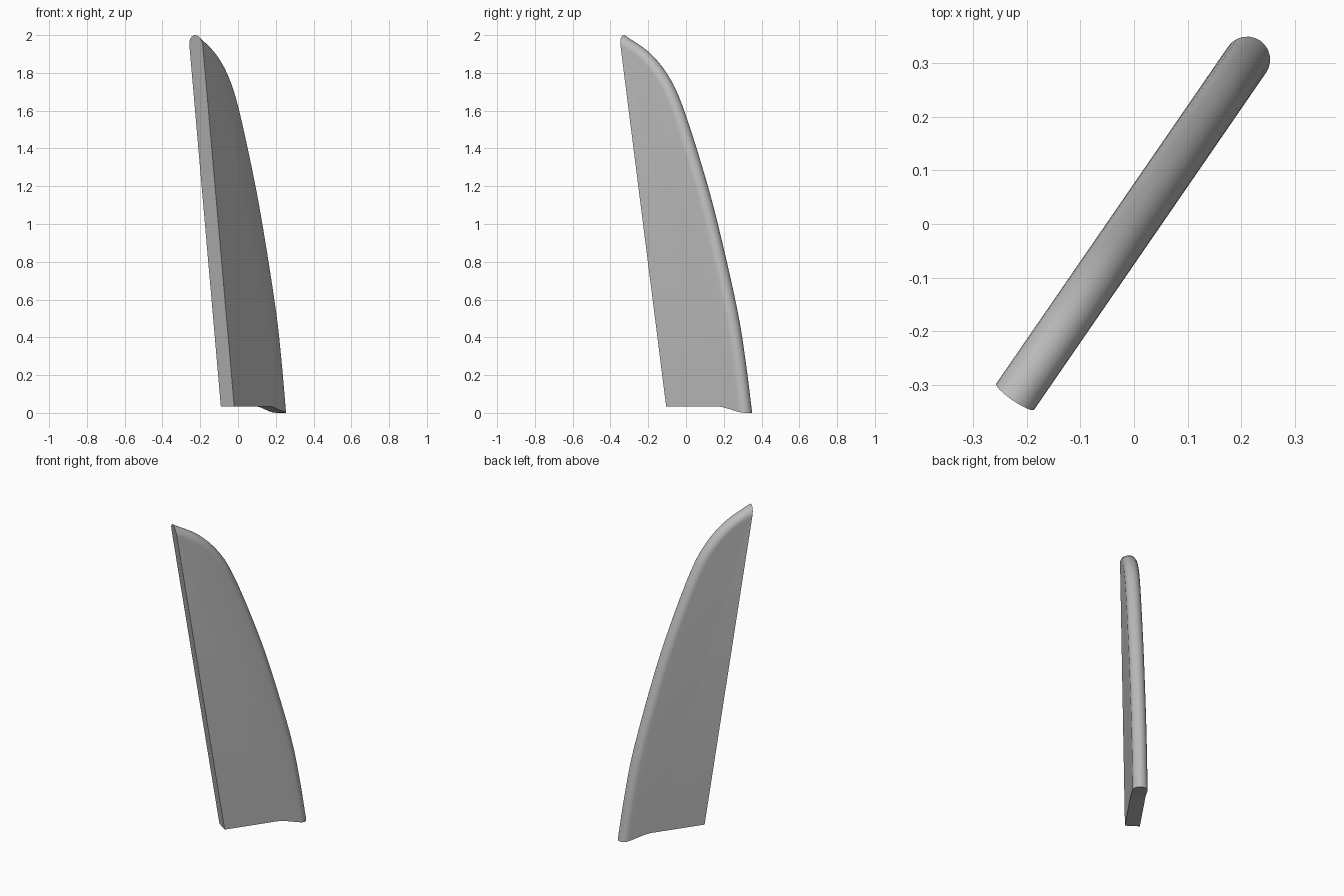
import bpy, bmesh, math
from mathutils import Vector, Matrix

cube = bpy.data.objects.get("Cube")
if cube:
    bpy.data.objects.remove(cube, do_unlink=True)

R = 0.043                    # half thickness
ARC = 12                     # segments around the rounded edge
STEPS = 4                    # samples per span of the outline
HEADING = math.atan2(0.824, 0.567)

# Outline in the blade's own plane: along, up
LEADING = [(0.416, 0.0), (0.375, 0.27), (0.32, 0.55), (0.196, 1.0), (0.093, 1.31),
           (-0.033, 1.63), (-0.125, 1.79), (-0.244, 1.91), (-0.40, 2.0)]
HEEL = Vector((-0.098, 0.035))
CROWN = Vector(LEADING[-1])


def spline(points):
    """Smooth curve through the points."""
    p = [Vector(q) for q in points]
    p = [2 * p[0] - p[1]] + p + [2 * p[-1] - p[-2]]
    out = []
    for a, b, c, d in zip(p, p[1:], p[2:], p[3:]):
        for s in range(STEPS):
            t = s / STEPS
            out.append(0.5 * (2 * b + (c - a) * t + (2 * a - 5 * b + 4 * c - d) * t ** 2
                              + (3 * b - a - 3 * c + d) * t ** 3))
    return out + [p[-2]]


def base_height(u):
    """Flat foot that sweeps down towards the leading edge."""
    t = min(max((u - 0.22) / 0.196, 0), 1)
    return 0.035 * (1 - t * t * (3 - 2 * t))


bm = bmesh.new()


def vert(u, w, z):
    return bm.verts.new((u, w, z))


# Rounded leading edge: one half-circle section per outline sample
curve = spline(LEADING)
down = (HEEL - CROWN).normalized()
rings = []
for i, p in enumerate(curve):
    tangent = curve[min(i + 1, len(curve) - 1)] - curve[max(i - 1, 0)]
    inward = Vector((-tangent.y, tangent.x)).normalized()
    if i == 0:
        inward = Vector((-1, 0))
    elif i == len(curve) - 1:
        inward = down / inward.dot(down)
    ring = []
    for k in range(ARC + 1):
        a = math.pi * (k / ARC - 0.5)
        q = p + inward * R * (1 - math.cos(a))
        ring.append(vert(q.x, R * math.sin(a), base_height(q.x) if i == 0 else q.y))
    rings.append(ring)
for low, high in zip(rings, rings[1:]):
    for k in range(ARC):
        bm.faces.new((low[k], low[k + 1], high[k + 1], high[k]))

# Foot: strips across the thickness, then the rounded nose
us = [HEEL.x] + [0.22 + 0.153 * k / 8 for k in range(8)]
foot = [[vert(u, w, base_height(u)) for u in us] for w in (-R, R)]
feet = [foot[0] + [rings[0][0]], foot[1] + [rings[0][-1]]]
for k in range(len(us)):
    bm.faces.new((feet[0][k], feet[0][k + 1], feet[1][k + 1], feet[1][k]))
bm.faces.new(rings[0])

# Flat sides and the flat trailing edge
for side, k in ((0, 0), (1, ARC)):
    bm.faces.new(foot[side] + [ring[k] for ring in rings])
bm.faces.new([foot[0][0]] + rings[-1] + [foot[1][0]])

bmesh.ops.recalc_face_normals(bm, faces=bm.faces)
bm.transform(Matrix.Rotation(HEADING, 4, "Z"))
mesh = bpy.data.meshes.new("fin_blade")
bm.to_mesh(mesh)
bm.free()

grey = bpy.data.materials.new("plain grey")
grey.use_nodes = True
grey.diffuse_color = (0.5, 0.5, 0.5, 1)
grey.node_tree.nodes["Principled BSDF"].inputs["Base Color"].default_value = (0.5, 0.5, 0.5, 1)
mesh.materials.append(grey)

fin = bpy.data.objects.new("fin_blade", mesh)
bpy.context.collection.objects.link(fin)
bpy.context.view_layer.objects.active = fin
fin.select_set(True)
bpy.ops.object.shade_smooth_by_angle(angle=math.radians(35))
